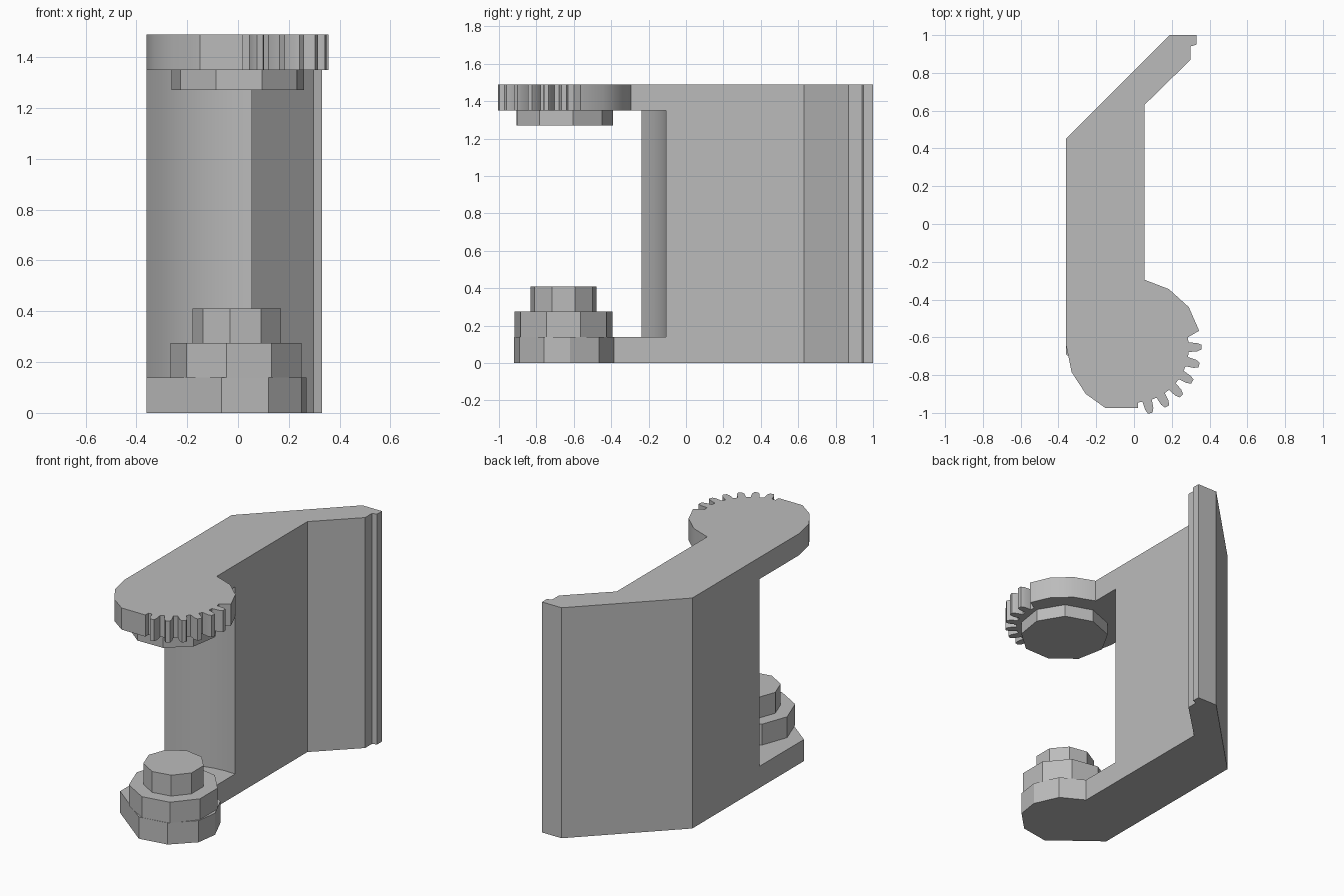
import bpy, bmesh
from math import sin, cos, radians, asin, degrees

if "Cube" in bpy.data.objects:
    bpy.data.objects.remove(bpy.data.objects["Cube"], do_unlink=True)

# One plain grey
grey = bpy.data.materials.new("plain grey")
grey.use_nodes = True
grey.diffuse_color = (0.5, 0.5, 0.5, 1)
grey.node_tree.nodes["Principled BSDF"].inputs["Base Color"].default_value = (0.5, 0.5, 0.5, 1)

PIVOT = -0.655            # y of the hinge axis (x is 0)
ARM, PLATE, TOP = 0.14, 1.35, 1.49   # arm top, plate underside, overall height


def polar(radius, angle):
    a = radians(angle)
    return (radius * cos(a), PIVOT + radius * sin(a))


def prism(name, outline, z0, z1):
    """Extrude a closed outline from z0 to z1, smooth across shallow corners."""
    bm = bmesh.new()
    face = bm.faces.new([bm.verts.new((x, y, z0)) for x, y in outline])
    ext = bmesh.ops.extrude_face_region(bm, geom=[face])
    for v in ext["geom"]:
        if isinstance(v, bmesh.types.BMVert):
            v.co.z = z1
    bmesh.ops.recalc_face_normals(bm, faces=bm.faces)
    for f in bm.faces:
        f.smooth = True
    for e in bm.edges:
        e.smooth = e.calc_face_angle(0) < radians(30)
    mesh = bpy.data.meshes.new(name)
    bm.to_mesh(mesh)
    bm.free()
    mesh.materials.append(grey)
    obj = bpy.data.objects.new(name, mesh)
    bpy.context.collection.objects.link(obj)
    return obj


def disc(name, radius, z0, z1, start):
    prism(name, [polar(radius, start + 40 * i) for i in range(9)], z0, z1)


# Footprint shared by wall, arm and plate: bent flange with a small lip
back = [(-0.36, 0.45), (0.19, 1), (0.33, 1), (0.33, 0.95),
        (0.3, 0.94), (0.3, 0.87), (0.055, 0.63)]

# Wall with a concave front that clears the hinge
clearance = 0.55
a0, a1 = degrees(asin(0.055 / clearance)), degrees(asin(-0.36 / clearance))
hollow = [polar(clearance, 90 - (a0 + (a1 - a0) * i / 6)) for i in range(7)]
prism("wall", back + hollow, ARM, PLATE)

# Lower arm with a rounded end
arm_end = [(0.055, -0.385), (0.2, -0.465), (0.27, -0.62), (0.25, -0.76),
           (0.12, -0.89), (-0.065, -0.92), (-0.36, -0.69)]
prism("lower_arm", back + arm_end, 0, ARM)

# Upper plate with six gear teeth on one corner
teeth = []
for i in range(6):
    mid = 0.5 - 15.3 * i
    teeth += [polar(r, mid + d) for r, d in
              ((0.29, 5), (0.335, 3.8), (0.357, 2), (0.357, -2), (0.335, -3.8), (0.29, -5))]
plate_end = ([(0.055, -0.295), (0.185, -0.345), (0.29, -0.44), (0.345, -0.565), (0.285, -0.6)]
             + teeth +
             [(0.02, -0.945), (0.02, -0.975), (-0.15, -0.975), (-0.255, -0.9),
              (-0.33, -0.785), (-0.36, -0.64)])
prism("gear_plate", back + plate_end, PLATE, TOP)

# Hinge bosses
disc("lower_boss", 0.265, ARM, 0.275, 180)
disc("lower_pin", 0.18, 0.275, 0.41, 180)
disc("upper_boss", 0.265, 1.27, PLATE, 11)
